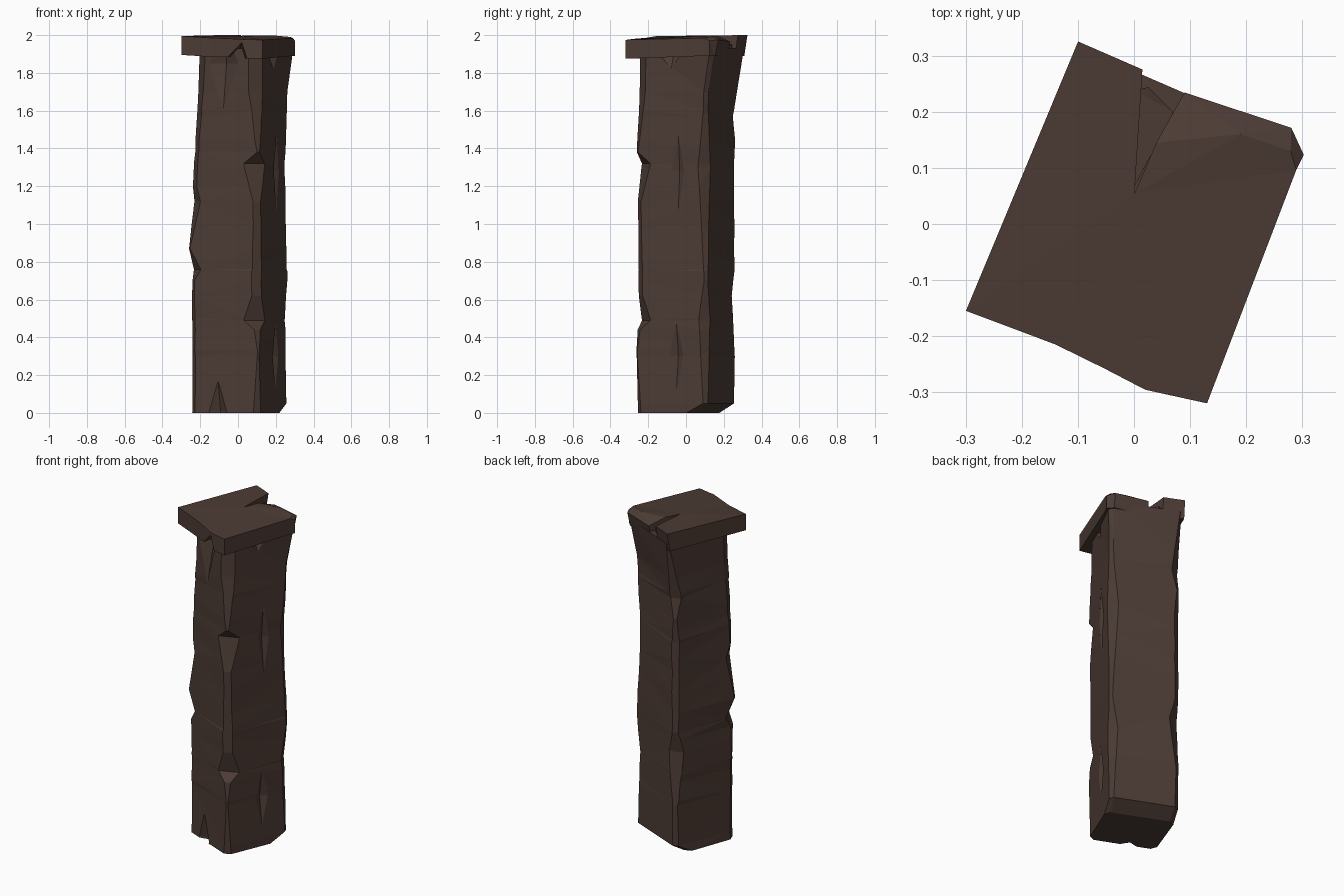
import bpy, bmesh, math, random
from mathutils import Matrix, Vector

if "Cube" in bpy.data.objects:
    bpy.data.objects.remove(bpy.data.objects["Cube"])

random.seed(4)
TURN = Matrix.Rotation(math.radians(-22.6), 4, 'Z')   # post stands turned about z

wood = bpy.data.materials.new("dark_brown_wood")
wood.diffuse_color = (0.072, 0.044, 0.035, 1)
wood.use_nodes = True
wood.node_tree.nodes["Principled BSDF"].inputs["Base Color"].default_value = wood.diffuse_color


def finish(bm, name):
    bmesh.ops.triangulate(bm, faces=bm.faces[:])
    bmesh.ops.recalc_face_normals(bm, faces=bm.faces[:])
    bm.transform(TURN)
    me = bpy.data.meshes.new(name)
    bm.to_mesh(me)
    bm.free()
    me.materials.append(wood)
    ob = bpy.data.objects.new(name, me)
    bpy.context.collection.objects.link(ob)
    return ob


def lerp(table, z):
    for (z0, a), (z1, b) in zip(table, table[1:]):
        if z <= z1:
            return a + (b - a) * max(0, z - z0) / (z1 - z0)
    return table[-1][1]


# --- post: lofted square whose corner chamfers vary with height (chips and ledges)
H = 0.203
CHIPS = [  # (sign x, sign y, chamfer by height)
    (-1, -1, [(0, .03), (.7, .025), (.76, .065), (.87, .01), (1.12, .06), (1.2, .03), (1.93, .06)]),
    (1, -1, [(0, .03), (.33, .008), (.44, .025), (.49, .085), (.62, .04), (1.12, .03), (1.32, .085),
             (1.38, .012), (1.7, .055), (1.93, .06)]),
    (1, 1, [(0, .03), (.05, .02), (.5, .045), (.7, .015), (1.0, .03), (1.3, .05), (1.6, .02), (1.93, .02)]),
    (-1, 1, [(0, .03), (.3, .02), (.62, .06), (.75, .025), (1.3, .03), (1.45, .015), (1.57, .045), (1.93, .01)]),
]
heights = sorted({z for c in CHIPS for z, _ in c[2]})
bm = bmesh.new()
rings = []
for z in heights:
    ring = []
    for sx, sy, table in CHIPS:
        c = lerp(table, z)
        pts = [(sx * (H - c), sy * H), (sx * H, sy * (H - c))]
        if sx == sy:
            pts.reverse()
        for x, y in pts:
            if sx < 0 and sy < 0:      # left front edge narrows towards the top
                x += lerp([(0, .014), (.7, .014), (.87, .004), (1.2, .018), (1.93, .045)], z)
            if sy > 0:      # the back flares out into the cap
                start = 1.57 if sx < 0 else 1.68
                f = max(0, (z - start) / (2.0 - start))
                y += .058 * f
                x += (.022 if sx > 0 else 0) * f
                if z == 0:   # sloping back edge of the foot
                    y -= .085
            j = random.uniform(-.002, .002)
            ring.append(bm.verts.new((x + j, y + j, z)))
    rings.append(ring)
for a, b in zip(rings, rings[1:]):
    for i in range(8):
        k = (i + 1) % 8
        bm.faces.new((a[i], a[k], b[k], b[i]))
bm.faces.new(rings[0][::-1])
bm.faces.new(rings[-1])
post = finish(bm, "post")

# --- notches: stretched diamonds cut out of the faces (centre, half sizes)
NOTCHES = [
    ((-.03, -H, .01), (.05, .035, .16)),
    ((.0, -H, 1.85), (.085, .045, .25)),
    ((H, .04, 1.28), (.02, .036, .22)),
    ((H, .03, .3), (.025, .04, .18)),
    ((H, .0, 1.89), (.03, .06, .07)),
    ((-H, .03, 1.89), (.03, .06, .06)),
]
for loc, size in NOTCHES:
    bm = bmesh.new()
    bmesh.ops.create_uvsphere(bm, u_segments=4, v_segments=2, radius=1)
    bm.transform(Matrix.Translation(loc) @ Matrix.Diagonal(Vector((*size, 1))))
    cutter = finish(bm, "notch_cutter")
    cutter.hide_render = True
    mod = post.modifiers.new("notch", 'BOOLEAN')
    mod.operation, mod.solver, mod.object = 'DIFFERENCE', 'EXACT', cutter
baked = bpy.data.meshes.new_from_object(post.evaluated_get(bpy.context.evaluated_depsgraph_get()))
post.modifiers.clear()
post.data = baked
for ob in [o for o in bpy.data.objects if o.name.startswith("notch_cutter")]:
    bpy.data.objects.remove(ob)


# --- cap: cracked slabs from outlines of (x, y, top, bottom); back faces lean in below
def slab(name, pts):
    bm = bmesh.new()
    top = [bm.verts.new((x, y, t)) for x, y, t, b in pts]
    low = [bm.verts.new((x, y - (.018 if y > .24 else 0), b)) for x, y, t, b in pts]
    n = len(pts)
    bm.faces.new(top)
    bm.faces.new(low[::-1])
    for i in range(n):
        k = (i + 1) % n
        bm.faces.new((low[i], low[k], top[k], top[i]))
    return finish(bm, name)


slab("cap_left", [(-.217, -.258, 1.995, 1.895), (-.047, -.252, 1.985, 1.885), (-.02, .05, 1.995, 1.89),
                  (-.092, .26, 2.0, 1.89), (-.217, .262, 2.0, 1.89)])
slab("cap_right", [(-.047, -.252, 1.985, 1.885), (.05, -.258, 1.982, 1.885), (.132, -.265, 1.978, 1.96),
                   (.16, -.26, 1.976, 1.875), (.243, -.245, 1.975, 1.875), (.23, .2, 1.985, 1.89),
                   (.208, .227, 1.99, 1.89), (.114, .221, 1.998, 1.89), (-.019, .149, 1.998, 1.89),
                   (-.02, .05, 1.995, 1.89)])
# worn back edge of the cap, sloping down
slab("cap_back_edge", [(-.019, .149, 1.998, 1.89), (.114, .221, 1.998, 1.89), (.208, .227, 1.99, 1.89),
                       (.23, .2, 1.985, 1.89), (.232, .23, 1.97, 1.89), (.193, .266, 1.975, 1.89),
                       (-.007, .251, 1.965, 1.88)])
# splintered wood left in the crack between the slabs
slab("cap_crack_fill", [(-.025, .06, 1.96, 1.89), (-.012, .211, 1.94, 1.89), (-.07, .235, 1.95, 1.89),
                        (-.09, .22, 1.95, 1.89)])
